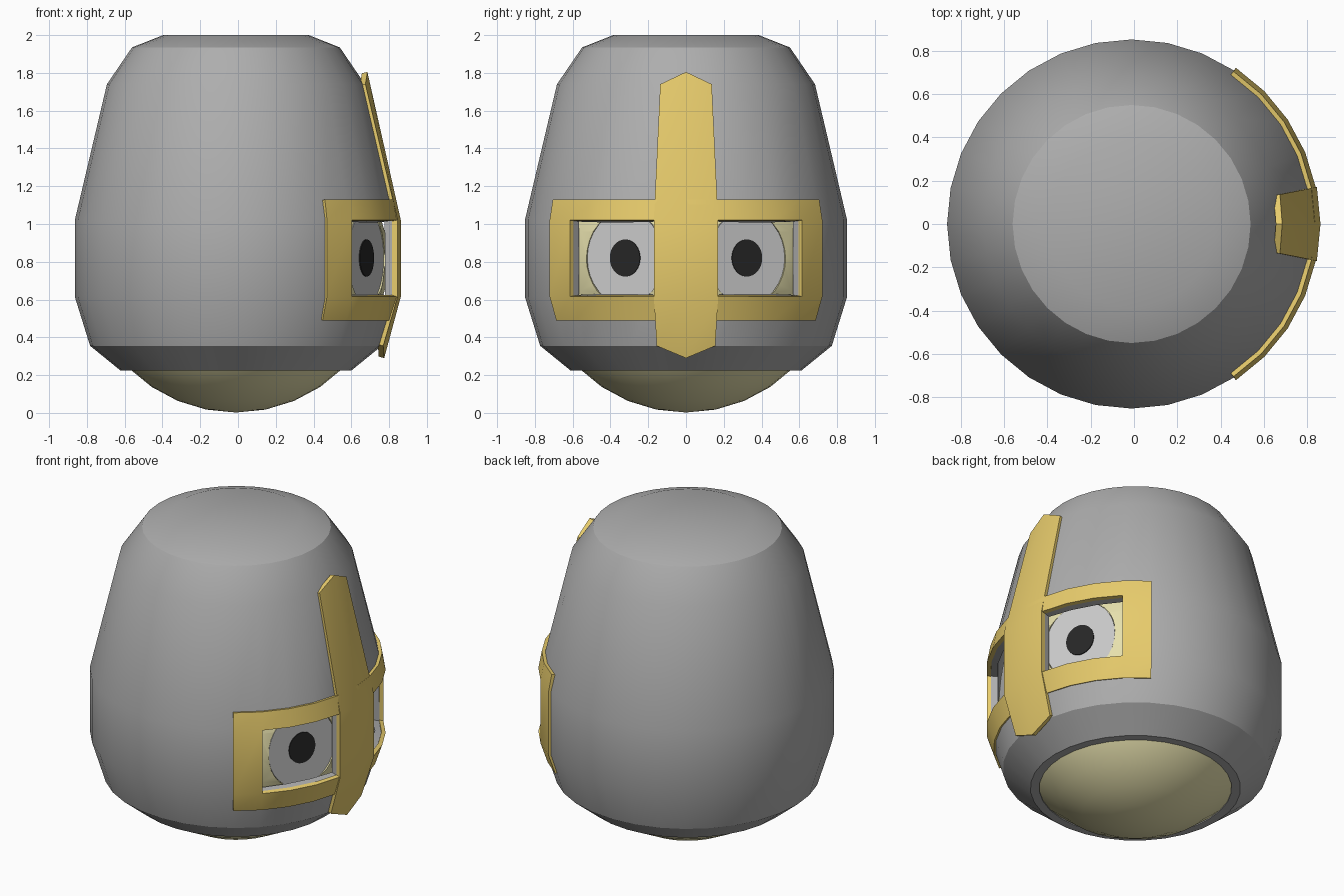
import bpy, bmesh
from math import sin, cos, pi, radians

if "Cube" in bpy.data.objects:
    bpy.data.objects.remove(bpy.data.objects["Cube"])

STEP = 2 * pi / 32      # shell has 32 sides
CX = -0.011             # axis offset so the overall bounds are centred


def material(name, rgb):
    m = bpy.data.materials.new(name)
    m.diffuse_color = (*rgb, 1)
    m.use_nodes = True
    m.node_tree.nodes["Principled BSDF"].inputs["Base Color"].default_value = m.diffuse_color
    return m


gold = material("gold", (0.80, 0.60, 0.15))
skin = material("pale_yellow", (0.80, 0.75, 0.42))
dark = material("dark_grey", (0.42, 0.42, 0.42))
white = material("white", (0.85, 0.85, 0.85))
black = material("black", (0.02, 0.02, 0.02))


def polar(r, a, z):
    return (CX + r * cos(a), r * sin(a), z)


def finish(bm, name, mat, thickness=0, angle=30):
    bmesh.ops.recalc_face_normals(bm, faces=bm.faces)
    me = bpy.data.meshes.new(name)
    bm.to_mesh(me)
    bm.free()
    ob = bpy.data.objects.new(name, me)
    bpy.context.collection.objects.link(ob)
    me.materials.append(mat)
    for o in bpy.context.selected_objects:
        o.select_set(False)
    bpy.context.view_layer.objects.active = ob
    ob.select_set(True)
    if thickness:
        s = ob.modifiers.new("thickness", 'SOLIDIFY')
        s.thickness = thickness
        s.offset = -1
        bpy.ops.object.modifier_apply(modifier=s.name)
    bpy.ops.object.shade_smooth_by_angle(angle=radians(angle))
    return ob


def disc(name, a, depth, thick, rz, rw, mat):
    """Elliptical plug facing outward at angle a, front face at the given depth."""
    bpy.ops.mesh.primitive_cylinder_add(
        vertices=32, radius=1, depth=1,
        location=polar(depth - thick / 2, a, 0.82), rotation=(0, pi / 2, a))
    ob = bpy.context.object
    ob.name = name
    ob.scale = (rz, rw, thick)
    ob.data.materials.append(mat)
    return ob


# Helmet shell: lathe profile with two eye windows left open
profile = [(0.56, 0.225), (0.612, 0.225), (0.772, 0.355), (0.853, 0.615),
           (0.853, 1.02), (0.683, 1.74), (0.55, 1.935), (0.385, 2.0)]
WINDOW_ROW = 3
bm = bmesh.new()
rows = [[bm.verts.new(polar(r, j * STEP, z)) for j in range(32)] for r, z in profile]
for i in range(len(rows) - 1):
    for j in range(32):
        if i == WINDOW_ROW and j in (1, 2, 3, 28, 29, 30):
            continue
        k = (j + 1) % 32
        bm.faces.new((rows[i][j], rows[i][k], rows[i + 1][k], rows[i + 1][j]))
bm.faces.new(rows[-1])
finish(bm, "helmet_shell", dark, 0.05)

# Eye frame: curved gold band around both windows
bm = bmesh.new()
frame = [(0.826, 0.49), (0.868, 0.615), (0.868, 1.02), (0.848, 1.13)]
rows = [[bm.verts.new(polar(r, j * STEP, z)) for j in range(-5, 6)] for r, z in frame]
for i in range(3):
    for j in range(10):
        if i == 1 and 1 <= j <= 8:
            continue
        bm.faces.new((rows[i][j], rows[i][j + 1], rows[i + 1][j + 1], rows[i + 1][j]))
finish(bm, "eye_frame", gold, 0.025)

# Nose guard: tall gold strip with pointed ends
bm = bmesh.new()
strip = [(0.795, 0.355), (0.873, 0.615), (0.873, 1.02), (0.699, 1.74)]
rows = [[bm.verts.new(polar(r, j * STEP, z)) for j in (-1, 0, 1)] for r, z in strip]
# the middle vertex of each end row becomes the tip
rows[0][1].co = polar(0.785, 0, 0.29)
rows[-1][1].co = polar(0.696, 0, 1.805)
for i in range(3):
    for j in range(2):
        bm.faces.new((rows[i][j], rows[i][j + 1], rows[i + 1][j + 1], rows[i + 1][j]))
finish(bm, "nose_guard", gold, 0.03)

# Head inside the helmet, with a shallow recess for each eye
bm = bmesh.new()
bmesh.ops.create_uvsphere(bm, u_segments=32, v_segments=16, radius=0.803)
bmesh.ops.translate(bm, verts=bm.verts, vec=(CX, 0, 0.805))
head = finish(bm, "head", skin)
for side, a in (("right", radians(-25)), ("left", radians(25))):
    cutter = disc("cutter", a, 0.95, 0.20, 0.25, 0.225, skin)
    cutter.hide_render = True
    cut = head.modifiers.new("recess", 'BOOLEAN')
    cut.operation = 'DIFFERENCE'
    cut.object = cutter
    bpy.context.view_layer.objects.active = head
    bpy.ops.object.modifier_apply(modifier=cut.name)
    bpy.data.objects.remove(cutter)
    # Eye white and pupil
    disc(side + "_eye_white", a, 0.760, 0.03, 0.247, 0.222, white)
    disc(side + "_pupil", a, 0.766, 0.02, 0.098, 0.088, black)
